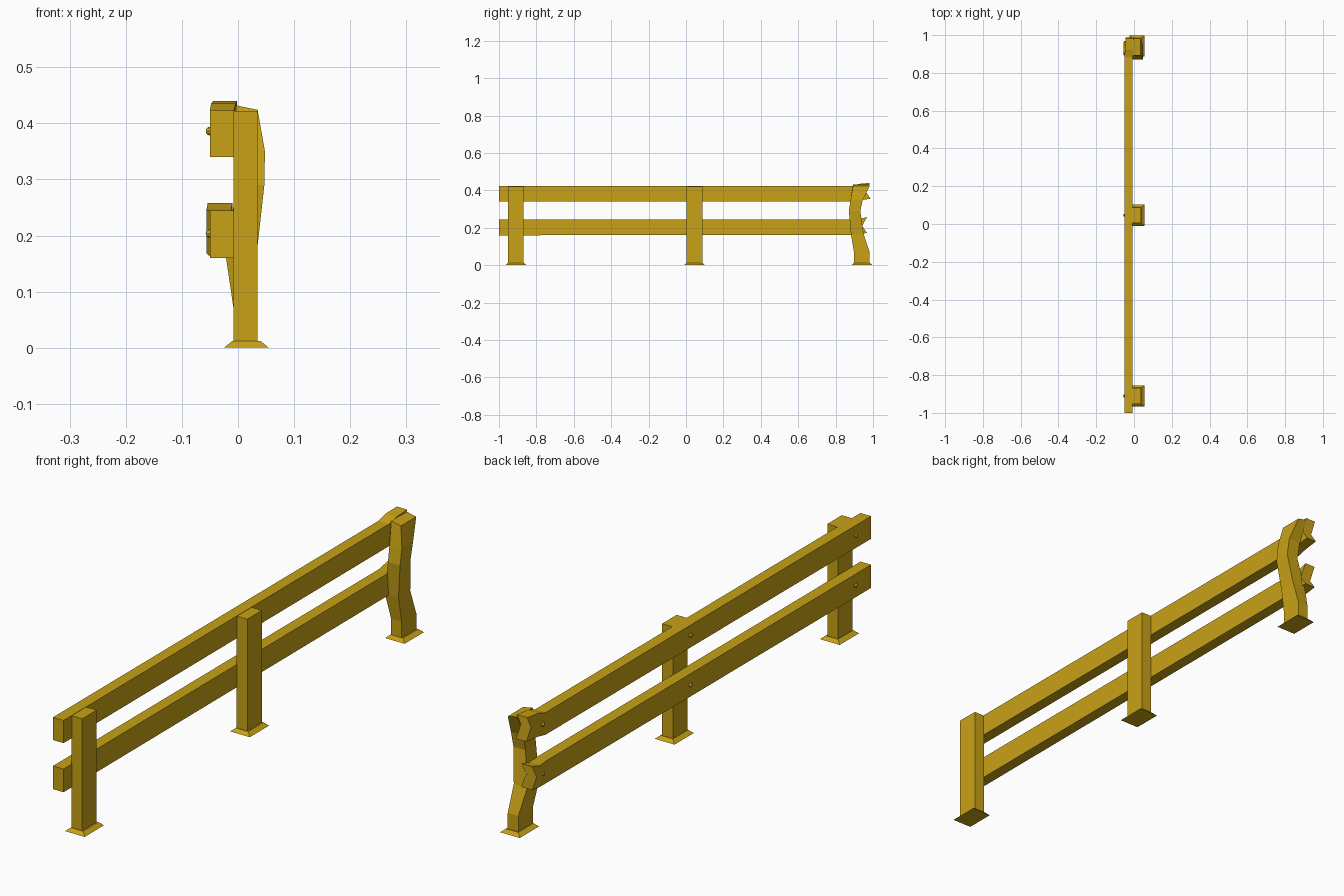
import bpy, bmesh
from math import pi
from mathutils import Matrix

if "Cube" in bpy.data.objects:
    bpy.data.objects.remove(bpy.data.objects["Cube"])

paint = bpy.data.materials.new("yellow_paint")
paint.diffuse_color = (0.58, 0.36, 0.008, 1)
paint.use_nodes = True
paint.node_tree.nodes["Principled BSDF"].inputs["Base Color"].default_value = paint.diffuse_color


def finish(name, bm):
    bmesh.ops.recalc_face_normals(bm, faces=bm.faces)
    mesh = bpy.data.meshes.new(name)
    bm.to_mesh(mesh)
    bm.free()
    mesh.materials.append(paint)
    ob = bpy.data.objects.new(name, mesh)
    bpy.context.collection.objects.link(ob)
    return ob


def loft(name, sections):
    """Skin matching rings of points and cap both ends."""
    bm = bmesh.new()
    rings = [[bm.verts.new(p) for p in s] for s in sections]
    for a, b in zip(rings, rings[1:]):
        n = len(a)
        for i in range(n):
            j = (i + 1) % n
            bm.faces.new((a[i], a[j], b[j], b[i]))
    bm.faces.new(rings[0])
    bm.faces.new(rings[-1])
    return finish(name, bm)


def level(z, x0, x1, y0, y1, tilt=0.0):
    return [(x0, y0, z + tilt), (x1, y0, z), (x1, y1, z), (x0, y1, z + tilt)]


def rail_section(x0, x1, top, mid, bottom):
    # each row is (y, z), so the broken end can be hollow in the middle
    rows = [top, mid, bottom]
    return [(x0, y, z) for y, z in rows] + [(x1, y, z) for y, z in reversed(rows)]


# Posts: two straight, the far one buckled by an impact
PX0, PX1 = -0.008, 0.035
for i, y in enumerate((-0.952, 0.004)):
    loft(f"post_{i + 1}", [level(z, PX0, PX1, y, y + 0.084) for z in (0.008, 0.422)])
loft("bent_post", [
    level(0.008, PX0, PX1, 0.898, 0.982),
    level(0.07, PX0, PX1, 0.898, 0.982),
    level(0.165, -0.022, 0.033, 0.882, 0.950),
    level(0.29, -0.002, 0.047, 0.871, 0.932),
    level(0.35, -0.002, 0.048, 0.880, 0.945),
    level(0.424, -0.004, 0.035, 0.893, 0.982, 0.008),
])

# Flared foot plates
for i, y in enumerate((-0.91, 0.046, 0.942)):
    loft(f"foot_plate_{i + 1}", [
        level(0.0, -0.025, 0.055, y - 0.056, y + 0.056),
        level(0.012, -0.010, 0.040, y - 0.044, y + 0.044),
    ])

# Rails with crumpled far ends
def straight(y, z0, z1):
    return rail_section(-0.05, -0.007, (y, z1), (y, (z0 + z1) / 2), (y, z0))

loft("upper_rail", [
    straight(-1.0, 0.34, 0.423),
    straight(0.885, 0.342, 0.423),
    rail_section(-0.048, -0.004, (0.925, 0.435), (0.92, 0.390), (0.925, 0.350)),
    rail_section(-0.044, -0.002, (0.982, 0.440), (0.960, 0.395), (0.987, 0.354)),
])
loft("lower_rail", [
    straight(-1.0, 0.16, 0.245),
    straight(0.885, 0.163, 0.245),
    rail_section(-0.056, -0.012, (0.925, 0.246), (0.915, 0.205), (0.925, 0.168)),
    rail_section(-0.054, -0.010, (0.968, 0.258), (0.942, 0.210), (0.968, 0.172)),
])

# Domed bolt heads on the outer rail face
for i, y in enumerate((-0.91, 0.046, 0.90)):
    for name, z in (("upper", 0.386), ("lower", 0.204)):
        bm = bmesh.new()
        bmesh.ops.create_uvsphere(
            bm, u_segments=8, v_segments=6, radius=0.008,
            matrix=Matrix.Translation((-0.0495, y, z)) @ Matrix.Rotation(pi / 2, 4, 'Y'))
        finish(f"{name}_bolt_{i + 1}", bm)
